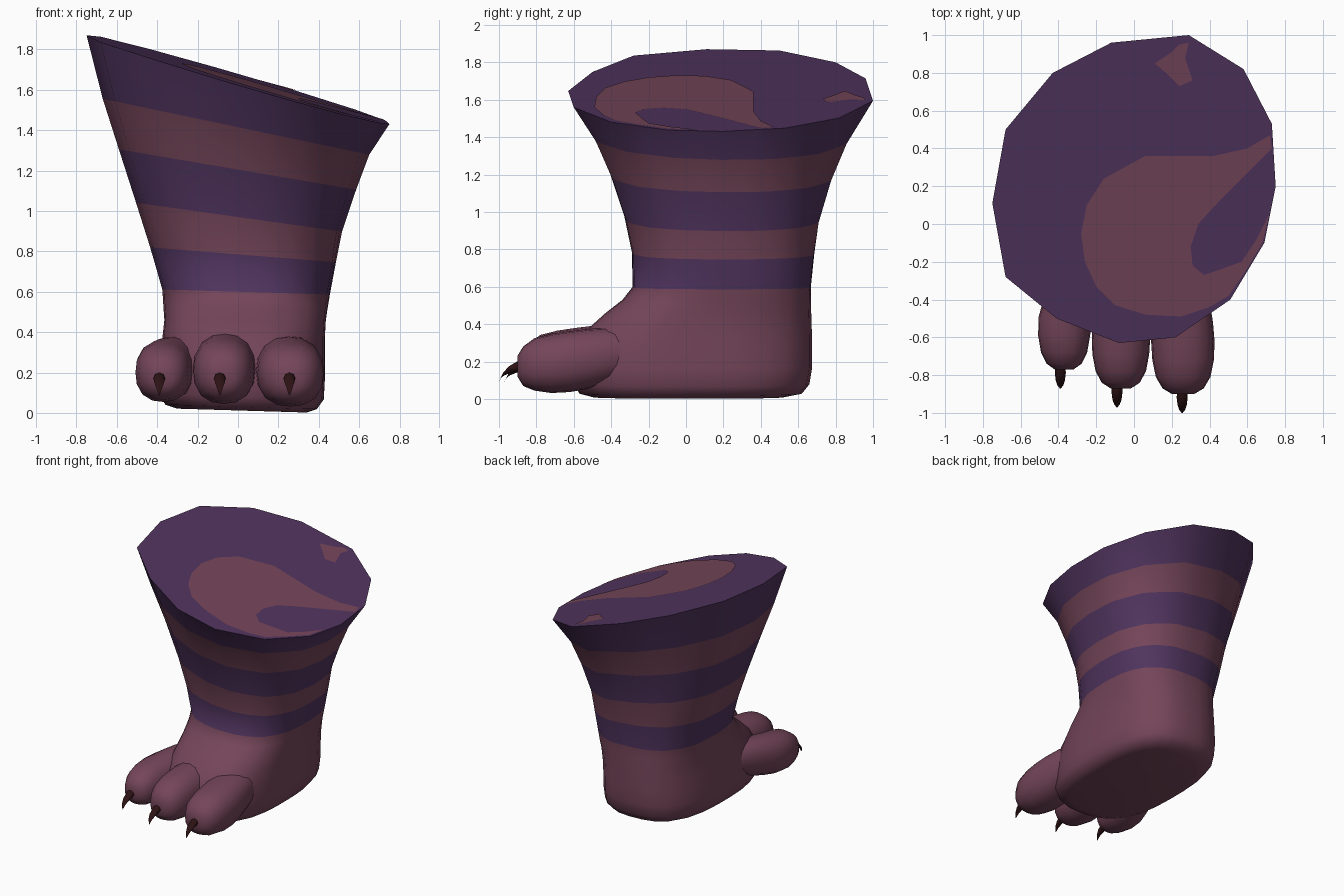
import bpy, bmesh, math
from mathutils import Vector

if "Cube" in bpy.data.objects:
    bpy.data.objects.remove(bpy.data.objects["Cube"])


def material(name, rgb):
    m = bpy.data.materials.new(name)
    m.diffuse_color = (*rgb, 1)
    m.use_nodes = True
    m.node_tree.nodes["Principled BSDF"].inputs["Base Color"].default_value = m.diffuse_color
    return m


ROSE = material("dusky_rose_skin", (0.175, 0.060, 0.100))
PURPLE = material("dark_purple_stripe", (0.080, 0.034, 0.112))
CLAW = material("dark_claw", (0.026, 0.006, 0.007))


def finish(name, bm, mats, angle=50):
    bmesh.ops.recalc_face_normals(bm, faces=bm.faces)
    me = bpy.data.meshes.new(name)
    bm.to_mesh(me)
    bm.free()
    ob = bpy.data.objects.new(name, me)
    bpy.context.collection.objects.link(ob)
    for m in mats:
        me.materials.append(m)
    bpy.ops.object.select_all(action='DESELECT')
    ob.select_set(True)
    bpy.context.view_layer.objects.active = ob
    bpy.ops.object.shade_smooth_by_angle(angle=math.radians(angle))
    return ob


def loft(bm, rings, mat_of_band=lambda i: 0):
    """Skin a list of equal-length point rings and close both ends."""
    vs = [[bm.verts.new(p) for p in r] for r in rings]
    n = len(vs[0])
    for i in range(len(vs) - 1):
        for j in range(n):
            k = (j + 1) % n
            f = bm.faces.new((vs[i][j], vs[i][k], vs[i + 1][k], vs[i + 1][j]))
            f.material_index = mat_of_band(i)
    bm.faces.new(vs[0]).material_index = mat_of_band(0)
    bm.faces.new(vs[-1]).material_index = mat_of_band(len(vs) - 2)


def top_z(x, y):
    """Sloping plane of the leg's upper end."""
    return 1.645 - 0.295 * x + 0.035 * y


# Outline of the upper end, seen from above
RIM = [(-.75, .11), (-.68, .5), (-.43, .8), (-.12, .96), (.29, 1), (.58, .82), (.73, .53),
       (.75, .2), (.69, -.1), (.51, -.4), (.22, -.6), (-.08, -.63), (-.41, -.5), (-.68, -.28)]
unit = []
for i, (x, y) in enumerate(RIM):
    x2, y2 = RIM[(i + 1) % len(RIM)]
    for px, py in ((x, y), ((x + x2) / 2, (y + y2) / 2)):
        unit.append((px / .75, (py - .185) / .815))


def body_ring(z, slope, x0, x1, y0, y1, mix):
    """Ring fitted to a box; mix 0 = rounded square, 1 = rim outline."""
    pts = []
    for u, v in unit:
        a = math.atan2(v, u)
        c, s = math.cos(a), math.sin(a)
        r = (abs(c) ** 2.8 + abs(s) ** 2.8) ** (-1 / 2.8)
        x = (x0 + x1) / 2 + (x1 - x0) / 2 * (u * mix + c * r * (1 - mix))
        y = (y0 + y1) / 2 + (y1 - y0) / 2 * (v * mix + s * r * (1 - mix))
        pts.append(Vector((x, y, z - slope * x)))
    return pts


# Foot and leg: rings from the sole to the rim, stripe edges lie on rings
SECTIONS = [
    (.012, .03, -.30, .34, -.50, .53, 0),
    (.03, .03, -.36, .39, -.57, .62, 0),
    (.08, .03, -.39, .425, -.60, .66, 0),
    (.17, .02, -.39, .43, -.61, .675, 0),
    (.28, 0, -.385, .43, -.59, .675, 0),
    (.37, 0, -.375, .43, -.53, .673, 0),
    (.46, 0, -.365, .435, -.43, .67, 0),
    (.53, .01, -.37, .445, -.34, .67, .1),
    (.60, .03, -.375, .455, -.285, .67, .2),
    (.785, .08, -.435, .485, -.29, .69, .3),
    (.97, .14, -.505, .515, -.33, .715, .5),
    (1.205, .17, -.59, .585, -.41, .78, .7),
    (1.415, .21, -.67, .65, -.505, .86, .9),
]
rings = [body_ring(*s) for s in SECTIONS]
rings.append([Vector((u * .75, .185 + v * .815, top_z(u * .75, .185 + v * .815))) for u, v in unit])
bm = bmesh.new()
loft(bm, rings, lambda i: 1 if i in (8, 10, 12) else 0)
finish("striped_leg_and_foot", bm, [ROSE, PURPLE])


# Rose patches on the upper end
def patch(name, outline):
    bm = bmesh.new()
    f = bm.faces.new([bm.verts.new((x, y, top_z(x, y) + .005)) for x, y in outline])
    f.normal_update()
    if f.normal.z < 0:
        f.normal_flip()
    bmesh.ops.triangulate(bm, faces=[f])
    finish(name, bm, [ROSE])


patch("large_top_patch", [
    (.06, .36), (.42, .36), (.6, .4), (.72, .47), (.73, .4), (.6, .27), (.45, .12), (.34, 0),
    (.3, -.12), (.31, -.22), (.37, -.27), (.46, -.24), (.57, -.2), (.65, -.08), (.715, .05),
    (.68, -.1), (.59, -.25), (.5, -.38), (.4, -.44), (.25, -.49), (.06, -.48), (-.1, -.43),
    (-.2, -.33), (-.26, -.2), (-.28, -.05), (-.25, .1), (-.16, .24)])
patch("small_top_patch", [(.11, .85), (.2, .91), (.24, .95), (.29, .96), (.27, .88),
                          (.31, .76), (.24, .73), (.17, .8)])


# Toes: rounded lofts running forward; (distance from tip, size, lift)
TOE = [(0, .35, -.01), (.03, .65, -.01), (.09, .86, 0), (.18, .97, .005), (.28, 1, .015),
       (.38, .98, .03), (.5, .9, .05), (.65, .7, .07)]


def toe(name, cx, tip, half_w, zc, half_h, drift):
    rings = []
    for d, k, lift in TOE:
        ring = []
        for j in range(16):
            a = math.tau * j / 16
            c, s = math.cos(a), math.sin(a)
            r = (abs(c) ** 2.4 + abs(s) ** 2.4) ** (-1 / 2.4)
            ring.append(Vector((cx + drift * max(0, d - .25) + half_w * k * r * c, tip + d,
                                zc + lift + half_h * k * r * s)))
        rings.append(ring)
    bm = bmesh.new()
    loft(bm, rings)
    finish(name, bm, [ROSE], 60)


# Claws: short curved spikes hooking down; (forward, drop, radius)
HOOK = [(-.06, -.01, .026), (.02, 0, .029), (.06, .02, .024), (.085, .045, .015), (.1, .08, .003)]


def claw(name, cx, tip, z):
    rings = []
    for f, drop, r in HOOK:
        rings.append([Vector((cx + r * math.cos(t), tip - f + r * .5 * math.sin(t),
                              z - drop + r * math.sin(t)))
                      for t in (math.tau * j / 8 for j in range(8))])
    bm = bmesh.new()
    loft(bm, rings)
    finish(name, bm, [CLAW], 60)


for side, cx, tip, w, zc, h, drift, claw_x in (
        ("left", -.37, -.77, .142, .195, .15, .25, -.39),
        ("middle", -.07, -.87, .155, .20, .165, .05, -.09),
        ("right", .26, -.90, .168, .185, .163, -.05, .255)):
    toe(side + "_toe", cx, tip, w, zc, h, drift)
    claw(side + "_claw", claw_x, tip, .17)
